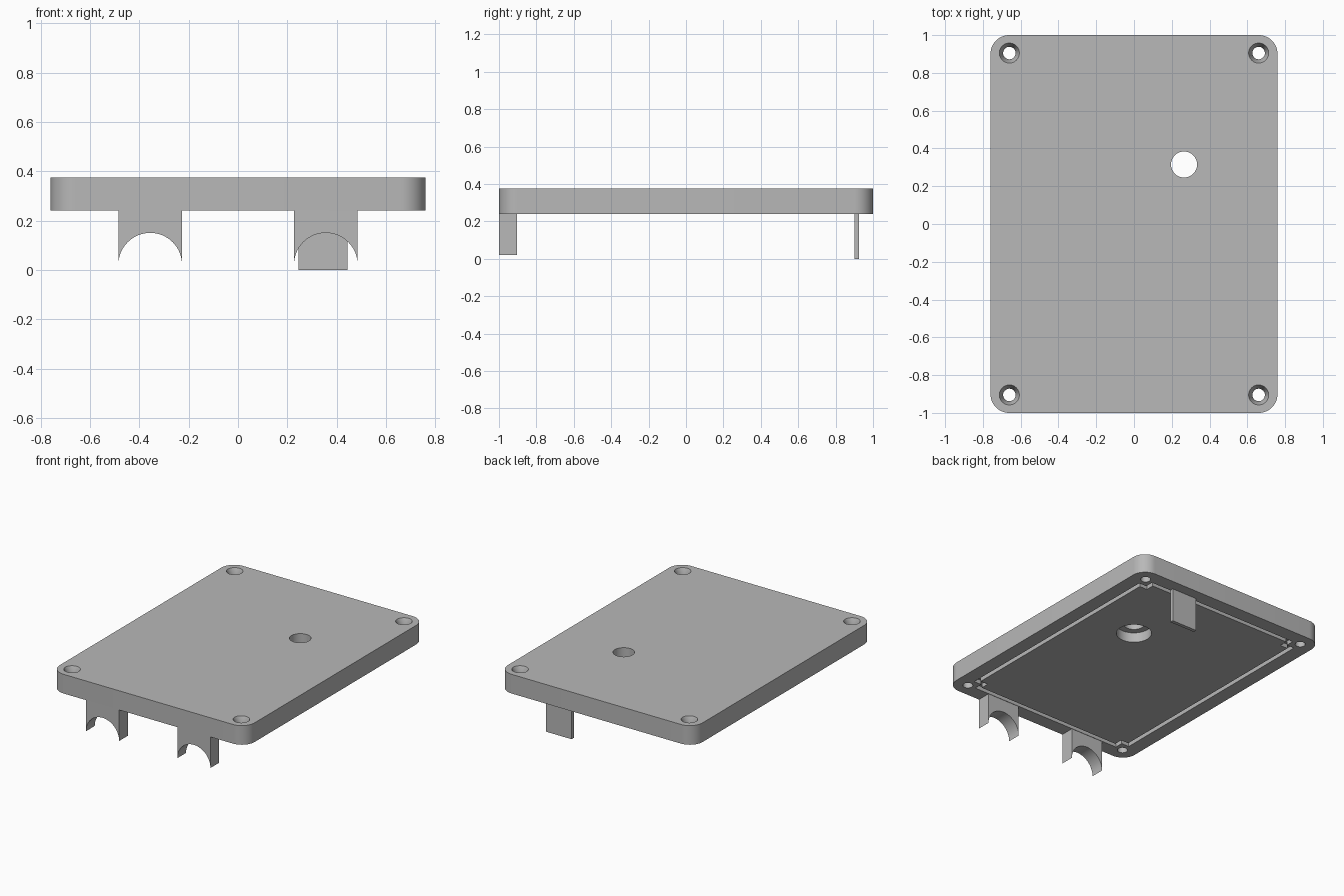
import bpy, bmesh
from math import sin, cos, pi, radians
from mathutils import Vector

if "Cube" in bpy.data.objects:
    bpy.data.objects.remove(bpy.data.objects["Cube"], do_unlink=True)

grey = bpy.data.materials.new("plain grey")
grey.use_nodes = True
colour = (0.48, 0.48, 0.48, 1)
grey.diffuse_color = colour
grey.node_tree.nodes["Principled BSDF"].inputs["Base Color"].default_value = colour

BOTTOM, TOP = 0.24, 0.375
HALF_X, HALF_Y, CORNER = 0.76, 1.0, 0.1
SCREW_X, SCREW_Y = 0.66, 0.905


def prism(name, points, sweep):
    """Extrude a closed outline of 3D points along a vector."""
    bm = bmesh.new()
    face = bm.faces.new([bm.verts.new(p) for p in points])
    new = bmesh.ops.extrude_face_region(bm, geom=[face])["geom"]
    bmesh.ops.translate(bm, vec=Vector(sweep),
                        verts=[v for v in new if isinstance(v, bmesh.types.BMVert)])
    bmesh.ops.recalc_face_normals(bm, faces=bm.faces)
    return finish(name, bm)


def cone(name, x, y, z0, z1, r0, r1):
    bm = bmesh.new()
    bmesh.ops.create_cone(bm, cap_ends=True, segments=48, radius1=r0, radius2=r1, depth=z1 - z0)
    bmesh.ops.translate(bm, vec=(x, y, (z0 + z1) / 2), verts=bm.verts)
    return finish(name, bm)


def finish(name, bm):
    mesh = bpy.data.meshes.new(name)
    bm.to_mesh(mesh)
    bm.free()
    mesh.materials.append(grey)
    obj = bpy.data.objects.new(name, mesh)
    bpy.context.collection.objects.link(obj)
    return obj


def cut(target, cutter):
    """Subtract the cutter, then discard it."""
    cutter.hide_render = True
    mod = target.modifiers.new("cut", 'BOOLEAN')
    mod.operation, mod.solver, mod.object = 'DIFFERENCE', 'EXACT', cutter
    bpy.context.view_layer.objects.active = target
    bpy.ops.object.modifier_apply(modifier=mod.name)
    bpy.data.objects.remove(cutter, do_unlink=True)


def arc(cx, cy, r, start, end, steps):
    angles = [start + (end - start) * i / steps for i in range(steps + 1)]
    return [(cx + r * cos(a), cy + r * sin(a)) for a in angles]


def notched_outline(a, b, n):
    """Rectangle with a square notch in each corner."""
    out = []
    for sx, sy in ((1, 1), (-1, 1), (-1, -1), (1, -1)):
        notch = [(sx * a, sy * (b - n)), (sx * (a - n), sy * (b - n)), (sx * (a - n), sy * b)]
        out += notch if sx * sy > 0 else notch[::-1]
    return out


# Lid plate with rounded corners
outline = []
for i, (sx, sy) in enumerate(((1, 1), (-1, 1), (-1, -1), (1, -1))):
    outline += arc(sx * (HALF_X - CORNER), sy * (HALF_Y - CORNER), CORNER,
                   i * pi / 2, (i + 1) * pi / 2, 12)
lid = prism("lid_plate", [(x, y, BOTTOM) for x, y in outline], (0, 0, TOP - BOTTOM))

# Seal groove in the underside, stepping inward around the screw holes
low, depth, width = BOTTOM - 0.02, 0.03, 0.03
ring = prism("groove_cutter", [(x, y, low) for x, y in notched_outline(0.66, 0.9, 0.06)],
             (0, 0, 0.02 + depth))
core = prism("groove_core", [(x, y, low - 0.02) for x, y in
                             notched_outline(0.66 - width, 0.9 - width, 0.06)], (0, 0, 0.1))
cut(ring, core)
cut(lid, ring)

# Countersunk screw holes
for sx in (-1, 1):
    for sy in (-1, 1):
        x, y = sx * SCREW_X, sy * SCREW_Y
        cut(lid, cone("screw_cutter", x, y, BOTTOM - 0.05, TOP + 0.05, 0.033, 0.033))
        cut(lid, cone("sink_cutter", x, y, TOP - 0.045, TOP + 0.009, 0.033, 0.057))

# Round opening with a wider recess beneath
cut(lid, cone("opening_cutter", 0.265, 0.315, BOTTOM - 0.05, TOP + 0.05, 0.069, 0.069))
cut(lid, cone("recess_cutter", 0.265, 0.315, BOTTOM - 0.05, BOTTOM + 0.07, 0.115, 0.115))

# Arched cable saddles flush with the front edge
parts = [lid]
for side, sx in (("left", 1), ("right", -1)):
    cx, r = sx * 0.356, 0.129
    profile = [(cx + r, BOTTOM)] + arc(cx, 0.021, r, 0, pi, 32) + [(cx - r, BOTTOM)]
    parts.append(prism(side + "_cable_saddle", [(x, -HALF_Y, z) for x, z in profile],
                       (0, 0.097, 0)))

# Flat locating tab near the back edge
parts.append(prism("back_tab", [(0.245, 0.9, 0), (0.445, 0.9, 0),
                                (0.445, 0.9, BOTTOM), (0.245, 0.9, BOTTOM)], (0, 0.025, 0)))

# Smooth curved walls, keep edges crisp
bpy.ops.object.select_all(action='DESELECT')
for part in parts:
    part.select_set(True)
bpy.context.view_layer.objects.active = lid
bpy.ops.object.shade_smooth_by_angle(angle=radians(25))
